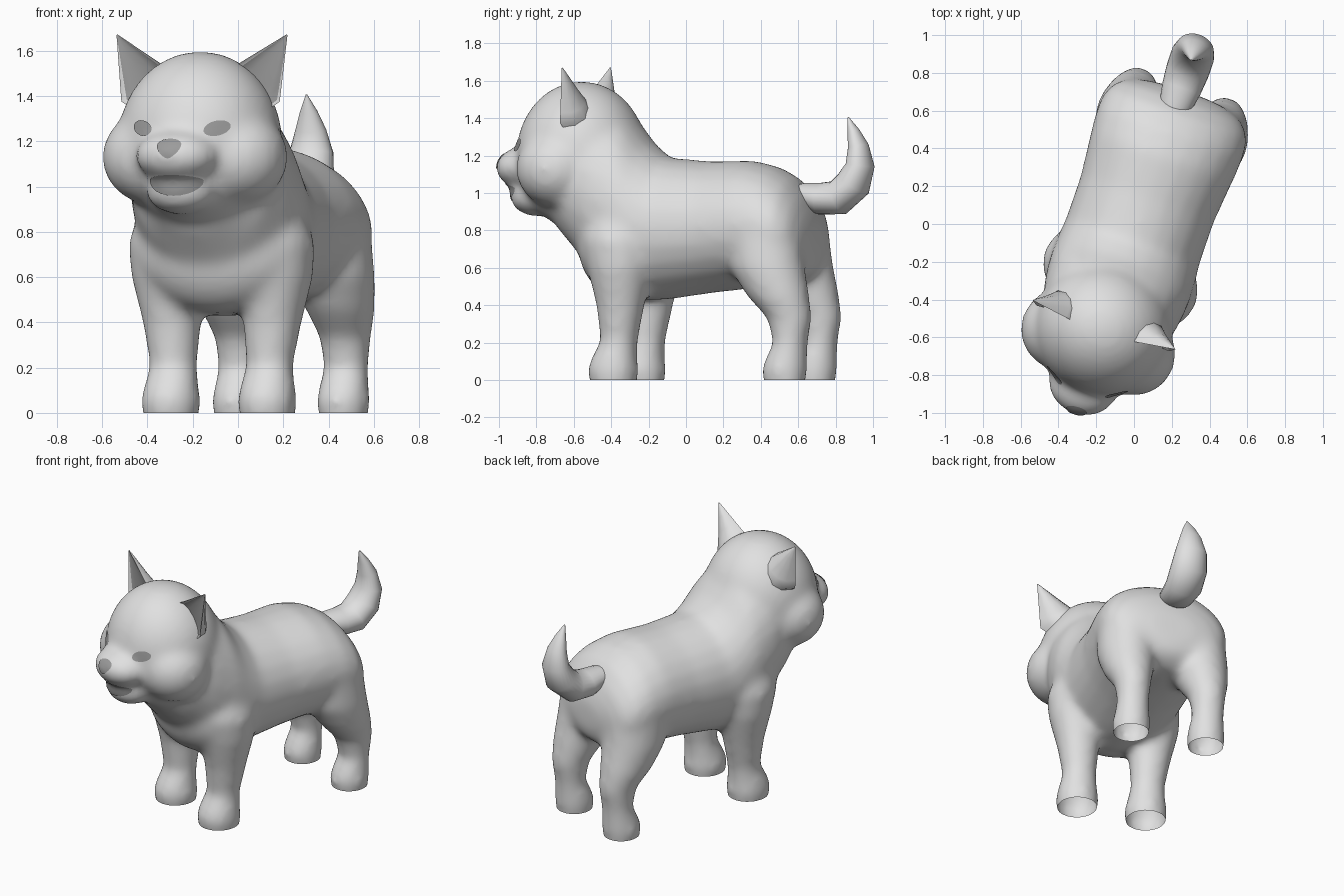
import bpy, bmesh, math
from mathutils import Vector, Matrix
from mathutils.bvhtree import BVHTree

cube = bpy.data.objects.get("Cube")
if cube:
    bpy.data.objects.remove(cube, do_unlink=True)


def material(name, value):
    mat = bpy.data.materials.new(name)
    mat.use_nodes = True
    colour = (value, value, value, 1)
    mat.diffuse_color = colour
    for node in mat.node_tree.nodes:
        if node.type == 'BSDF_PRINCIPLED':
            node.inputs["Base Color"].default_value = colour
    return mat


FUR = material("light grey fur", 0.75)
DARK = material("dark grey features", 0.33)
# The whole animal is built facing -y, then turned a little
PLACE = Matrix.Translation((0.025, 0, 0)) @ Matrix.Rotation(math.radians(-19), 4, 'Z')
SEG = 24


def finish(name, bm, mats, angle=45):
    mesh = bpy.data.meshes.new(name)
    bm.to_mesh(mesh)
    bm.free()
    obj = bpy.data.objects.new(name, mesh)
    bpy.context.collection.objects.link(obj)
    for mat in mats:
        mesh.materials.append(mat)
    obj.matrix_world = PLACE
    bpy.ops.object.select_all(action='DESELECT')
    obj.select_set(True)
    bpy.context.view_layer.objects.active = obj
    bpy.ops.object.shade_smooth_by_angle(angle=math.radians(angle))
    return obj


def bridge(bm, a, b):
    n = len(a)
    return [bm.faces.new((a[i], a[(i + 1) % n], b[(i + 1) % n], b[i])) for i in range(n)]


def loft(bm, sections, axis=None):
    """Closed tube through (x, y, z, half width, half depth) sections."""
    rings = []
    pts = [Vector(s[:3]) for s in sections]
    for i, s in enumerate(sections):
        t = axis or (pts[min(i + 1, len(pts) - 1)] - pts[max(i - 1, 0)]).normalized()
        v = Vector(t).cross(Vector((1, 0, 0)))
        ring = []
        for k in range(SEG):
            a = math.tau * k / SEG
            ring.append(bm.verts.new(pts[i] + Vector((s[3] * math.cos(a), 0, 0)) + v * s[4] * math.sin(a)))
        rings.append(ring)
    for a, b in zip(rings, rings[1:]):
        bridge(bm, a, b)
    bm.faces.new(rings[0])
    bm.faces.new(rings[-1])
    bmesh.ops.recalc_face_normals(bm, faces=bm.faces[:])


def ball(bm, centre, radii):
    mat = Matrix.Translation(centre) @ Matrix.Diagonal((*radii, 1))
    bmesh.ops.create_uvsphere(bm, u_segments=32, v_segments=20, radius=1, matrix=mat)


# Torso and neck: y, top, bottom, half width
torso = [(.745, .82, .68, .12), (.73, .89, .6, .24), (.69, .99, .55, .34), (.62, 1.08, .51, .395),
         (.52, 1.14, .5, .41), (.38, 1.175, .49, .4), (.15, 1.17, .465, .375),
         (-.1, 1.19, .43, .375), (-.2, 1.27, .425, .385), (-.3, 1.4, .425, .39),
         (-.45, 1.5, .51, .375), (-.6, 1.4, .69, .33), (-.7, 1.2, .8, .22)]
bm = bmesh.new()
loft(bm, [(0, y, (hi + lo) / 2, w, (hi - lo) / 2) for y, hi, lo, w in torso], (0, -1, 0))

# Deep chest, head, muzzle and lower jaw
ball(bm, (0, -.36, .73), (.385, .215, .29))
ball(bm, (0, -.59, 1.2), (.365, .35, .398))
ball(bm, (0, -.9, 1.135), (.19, .165, .118))
ball(bm, (0, -.85, .98), (.16, .135, .105))

# Cheeks and legs, one of each per side
front_leg = [(.225, -.33, -.08, .11, .115), (.225, -.335, .05, .135, .14),
             (.225, -.33, .11, .123, .127), (.225, -.3, .21, .105, .1),
             (.235, -.29, .4, .13, .13), (.245, -.29, .6, .17, .175),
             (.235, -.3, .75, .19, .2), (.21, -.31, .9, .16, .17)]
rear_leg = [(.245, .645, -.08, .1, .1), (.245, .64, .05, .12, .125),
            (.245, .65, .11, .112, .114), (.245, .675, .2, .1, .093),
            (.245, .67, .33, .112, .122), (.245, .605, .45, .15, .17),
            (.235, .54, .6, .18, .205), (.22, .51, .8, .185, .21), (.18, .5, .92, .14, .16)]
for side in (1, -1):
    ball(bm, (.2 * side, -.66, 1.13), (.222, .22, .21))
    for leg in (front_leg, rear_leg):
        loft(bm, [(side * s[0], *s[1:]) for s in leg], (0, 0, 1))

# Fuse the masses into one soft skin
rough_mesh = bpy.data.meshes.new("rough_body")
bm.to_mesh(rough_mesh)
bm.free()
rough = bpy.data.objects.new("rough_body", rough_mesh)
bpy.context.collection.objects.link(rough)
remesh = rough.modifiers.new("Fuse", 'REMESH')
remesh.mode = 'VOXEL'
remesh.voxel_size = 0.02
soften = rough.modifiers.new("Soften", 'SMOOTH')
soften.factor = 0.5
soften.iterations = 24
bpy.context.view_layer.update()
skin = bpy.data.meshes.new_from_object(rough.evaluated_get(bpy.context.evaluated_depsgraph_get()))
bpy.data.objects.remove(rough, do_unlink=True)
bm = bmesh.new()
bm.from_mesh(skin)

# Legs end open at the ground
bmesh.ops.bisect_plane(bm, geom=bm.verts[:] + bm.edges[:] + bm.faces[:],
                       plane_co=(0, 0, 0), plane_no=(0, 0, 1), clear_inner=True)
surface = BVHTree.FromBMesh(bm)
finish("body", bm, [FUR])

# Curled tail
tail = [(-.02, .6, 1.0, .06, .045), (-.02, .66, .99, .088, .065), (-.02, .75, .97, .105, .085),
        (-.02, .855, .975, .115, .095), (-.02, .94, 1.05, .115, .095), (-.02, .978, 1.15, .1, .075),
        (-.02, .967, 1.25, .07, .055), (-.02, .94, 1.33, .04, .032), (-.02, .91, 1.405, .004, .004)]
bm = bmesh.new()
loft(bm, tail)
finish("tail", bm, [FUR], 60)

# Ears: pointed shells with a hollow dark front, rooted inside the head
for side, label in ((1, "left"), (-1, "right")):
    bm = bmesh.new()
    inner, outer, tip = Vector((.16, -.6, 1.53)), Vector((.37, -.585, 1.375)), Vector((.4, -.565, 1.675))
    rings = []
    for t in (-.2, 0, .25, .5, .75, .9, .985):
        spread = t - .1 * math.sin(math.pi * max(t, 0))
        a, b = inner.lerp(tip, spread), outer.lerp(tip, spread)
        if t < 0:
            a, b = a + Vector((0, .02, -.1)), b + Vector((-.15, .02, -.04))
        ring = []
        for k in range(12):
            ang = math.tau * k / 12
            s = math.sin(ang)
            depth = (.135 * s if s > 0 else -.04 * s) * min(1, 1 - t) ** .85
            p = (a + b) / 2 + (b - a) / 2 * math.cos(ang) + Vector((-.25, 1, -.15)) * depth
            ring.append(bm.verts.new((p.x * side, p.y, p.z)))
        rings.append(ring)
    for a, b in zip(rings, rings[1:]):
        for k, face in enumerate(bridge(bm, a, b)):
            face.material_index = 1 if 7 <= k <= 10 else 0
    bm.faces.new(rings[0])
    bm.faces.new(rings[-1])
    bmesh.ops.recalc_face_normals(bm, faces=bm.faces[:])
    finish(label + "_ear", bm, [FUR, DARK], 55)


def patch(name, cx, cz, outline):
    """Thin dark plate laid on the face; outline gives (x, z) for an angle."""
    bm = bmesh.new()

    def drop(x, z):
        hit = surface.ray_cast(Vector((x, -3, z)), Vector((0, 1, 0)))[0]
        return bm.verts.new((x, (hit.y if hit else -.9) - .006, z))

    middle = drop(cx, cz)
    rings = []
    for r in (.2, .4, .6, .8, 1):
        edge = [outline(math.tau * k / SEG) for k in range(SEG)]
        rings.append([drop(cx + r * x, cz + r * z) for x, z in edge])
    for k in range(SEG):
        bm.faces.new((middle, rings[0][k], rings[0][(k + 1) % SEG]))
    for a, b in zip(rings, rings[1:]):
        bridge(bm, b, a)
    bmesh.ops.recalc_face_normals(bm, faces=bm.faces[:])
    bm.normal_update()
    if sum(f.normal.y for f in bm.faces) > 0:
        bmesh.ops.reverse_faces(bm, faces=bm.faces[:])
    finish(name, bm, [DARK], 80)


# Almond eyes, shield-shaped nose, open mouth
for side, label in ((1, "left"), (-1, "right")):
    patch(label + "_eye", .172 * side + .01, 1.258,
          lambda a: (.052 * math.cos(a), .034 * math.sin(a) + .008 * side * math.cos(a)))
patch("nose", .01, 1.168,
      lambda a: (.052 * math.cos(a) * (1 + .4 * math.sin(a)), .044 * math.sin(a)))
patch("mouth", .01, 1.027,
      lambda a: (.122 * math.cos(a), (.024 if math.sin(a) > 0 else .068) * math.sin(a)))
